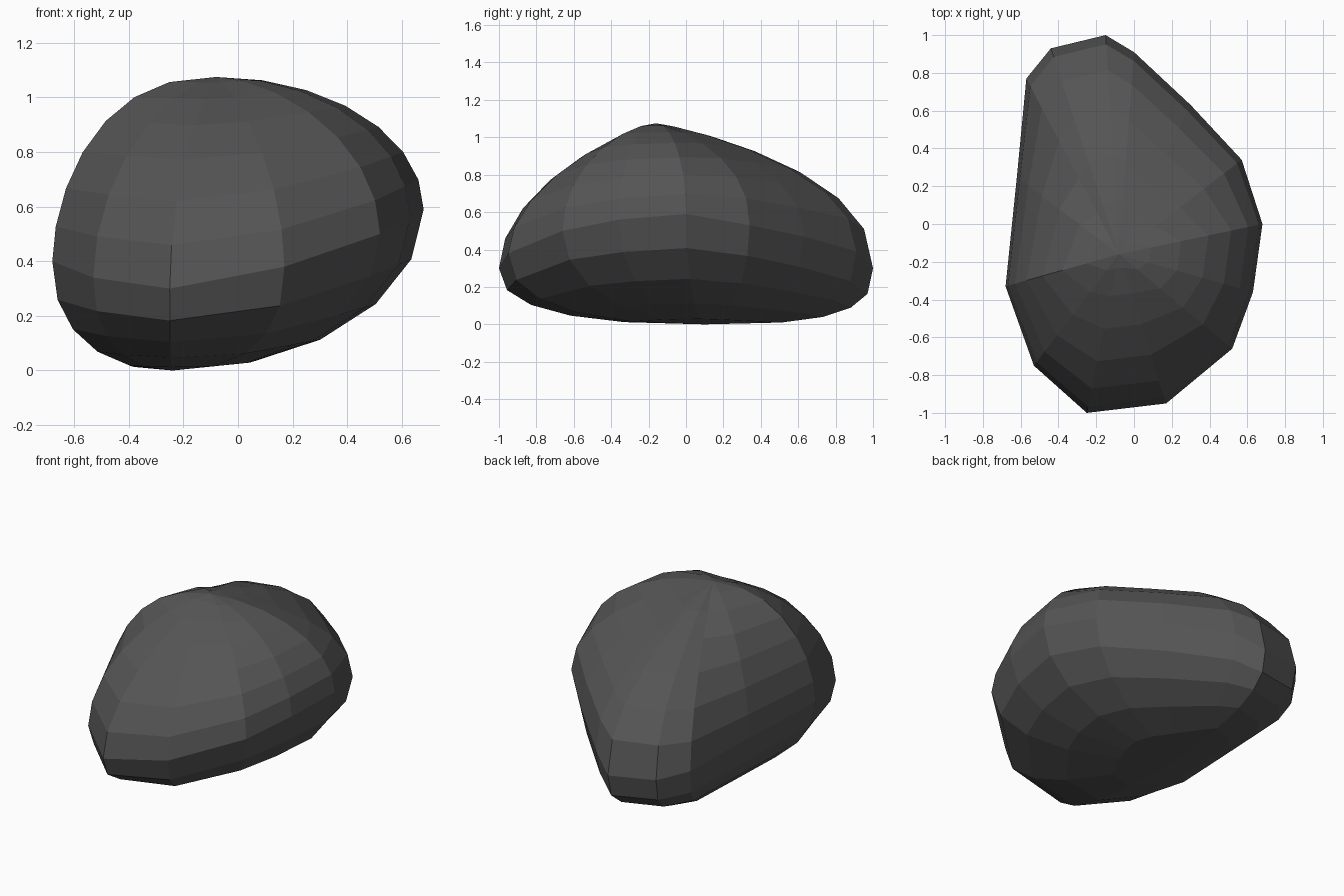
import bpy
import bmesh
from math import sin, cos, pi
from mathutils import Vector

default_cube = bpy.data.objects.get("Cube")
if default_cube:
    bpy.data.objects.remove(default_cube, do_unlink=True)

# Dark stone colour
stone = bpy.data.materials.new("dark grey stone")
stone.use_nodes = True
stone_colour = (0.09, 0.09, 0.09, 1)
stone.diffuse_color = stone_colour
shader = stone.node_tree.nodes["Principled BSDF"]
shader.inputs["Base Color"].default_value = stone_colour
shader.inputs["Roughness"].default_value = 0.9

# Widest outline of the boulder, anticlockwise from the front:
# x, y, z, then roundness of the crown, the shoulder and the underside
outline = [
    (-.25, -1, .3, 1.25, 1.9, 2.5),
    (.17, -.95, .38, 1.25, 1.85, 2.4),
    (.52, -.66, .5, 1.65, 1.95, 2),
    (.63, -.36, .56, 2, 2, 2),
    (.68, 0, .59, 2, 2, 2),
    (.57, .34, .53, 1.35, 2.25, 2),
    (.3, .63, .47, 1.22, 2.2, 2.2),
    (0, .91, .39, 1.2, 2.2, 2.6),
    (-.15, 1, .3, 1.2, 2.3, 3),
    (-.44, .93, .32, 1.18, 2.25, 2.8),
    (-.57, .77, .35, 1.13, 2.05, 2.7),
    (-.62, .25, .38, 1.75, 1.85, 2.5),
    (-.68, -.33, .4, 2.4, 1.8, 2.25),
    (-.53, -.75, .34, 1.55, 1.9, 2.3),
]
peak = Vector((-.08, -.16, 1.075))
base = Vector((-.24, .1, 0))
upper_rings = 7
lower_rings = 5


def curve_point(pole, rim, crown, shoulder, turn):
    """Point on a rounded curve from a pole (turn 0) to the rim (turn 1)."""
    across = sin(turn * pi / 2) ** (2 / crown)
    rise = max(cos(turn * pi / 2), 0) ** (2 / shoulder)
    point = pole.lerp(rim, across)
    point.z = rim.z + (pole.z - rim.z) * rise
    return point


def upper_ring(bm, turn):
    return [bm.verts.new(curve_point(peak, Vector((x, y, z)), crown, shoulder, turn))
            for x, y, z, crown, shoulder, under in outline]


def lower_ring(bm, turn):
    return [bm.verts.new(curve_point(base, Vector((x, y, z)), under, under, turn))
            for x, y, z, crown, shoulder, under in outline]


def bridge(bm, first, second):
    for i in range(len(first)):
        j = (i + 1) % len(first)
        bm.faces.new((first[i], second[i], second[j], first[j]))


def cap(bm, pole, loop):
    tip = bm.verts.new(pole)
    for i in range(len(loop)):
        bm.faces.new((tip, loop[i], loop[(i + 1) % len(loop)]))


# Boulder body: loops from the peak down to the rim, then under to the base
bm = bmesh.new()
loops = [upper_ring(bm, k / upper_rings) for k in range(1, upper_rings + 1)]
loops += [lower_ring(bm, k / lower_rings) for k in range(lower_rings - 1, 0, -1)]
for first, second in zip(loops, loops[1:]):
    bridge(bm, first, second)
cap(bm, peak, loops[0])
cap(bm, base, loops[-1])
bmesh.ops.recalc_face_normals(bm, faces=bm.faces)

mesh = bpy.data.meshes.new("boulder")
bm.to_mesh(mesh)
bm.free()
mesh.materials.append(stone)
boulder = bpy.data.objects.new("boulder", mesh)
bpy.context.collection.objects.link(boulder)
